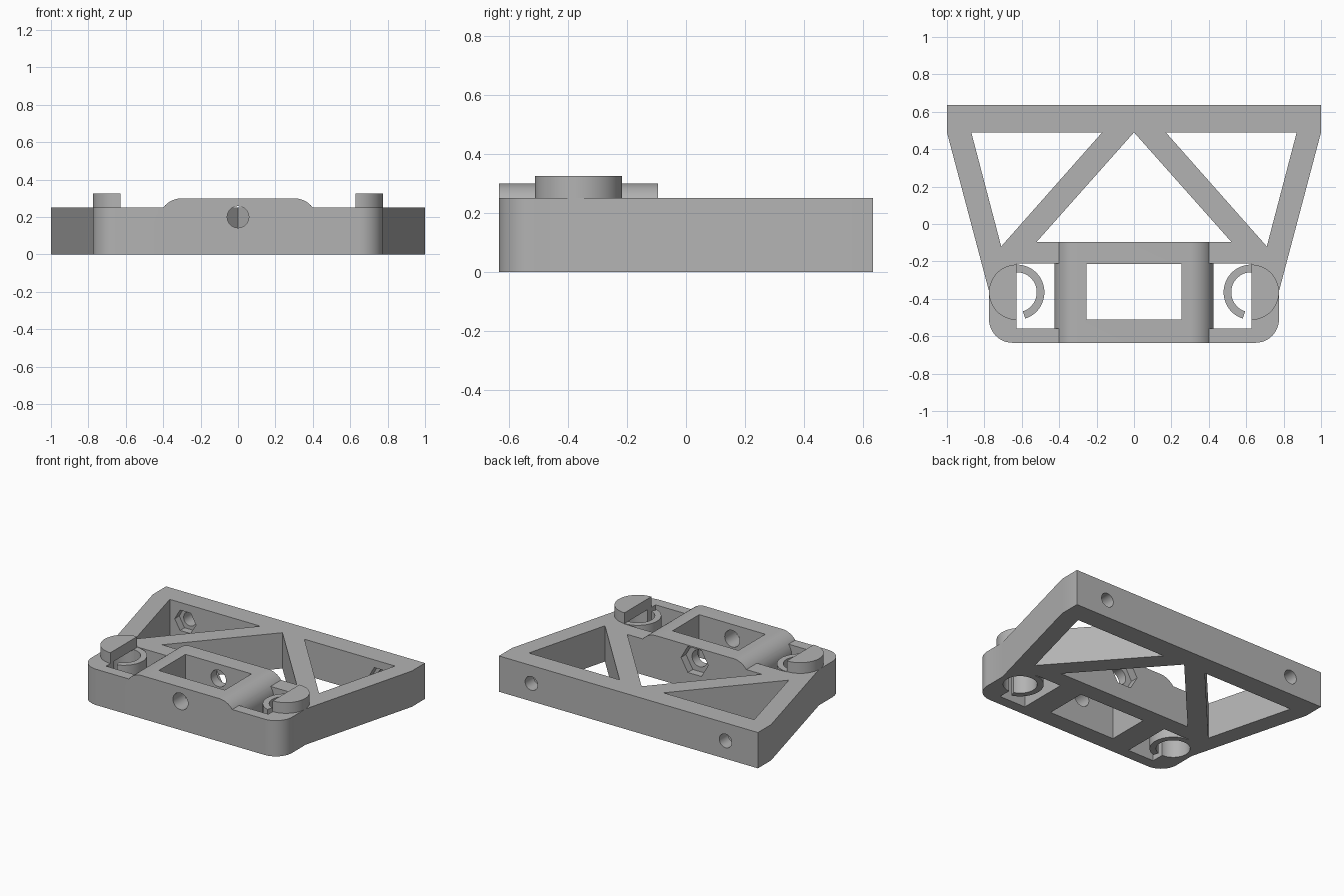
import bpy, bmesh
from math import cos, sin, radians

if "Cube" in bpy.data.objects:
    bpy.data.objects.remove(bpy.data.objects["Cube"])

grey = bpy.data.materials.new("plain_grey")
grey.diffuse_color = (0.45, 0.45, 0.45, 1)
grey.use_nodes = True
grey.node_tree.nodes["Principled BSDF"].inputs["Base Color"].default_value = grey.diffuse_color


def arc(cx, cy, r, a0, a1, n):
    return [(cx + r * cos(radians(a0 + (a1 - a0) * i / n)),
             cy + r * sin(radians(a0 + (a1 - a0) * i / n))) for i in range(n + 1)]


def circle(cx, cy, r, n=48):
    return arc(cx, cy, r, 0, 360, n)[:-1]


def rect(x0, x1, y0, y1):
    return [(x0, y0), (x1, y0), (x1, y1), (x0, y1)]


def flip(pts):
    return [(-x, y) for x, y in pts]


def prism(name, pts, lo, hi, axis="z"):
    """Extrude a flat outline along z (points are x,y) or y (points are x,z)."""
    place = (lambda p, t: (p[0], p[1], t)) if axis == "z" else (lambda p, t: (p[0], t, p[1]))
    bm = bmesh.new()
    a = [bm.verts.new(place(p, lo)) for p in pts]
    b = [bm.verts.new(place(p, hi)) for p in pts]
    bm.faces.new(a)
    bm.faces.new(b)
    for i in range(len(pts)):
        j = (i + 1) % len(pts)
        bm.faces.new((a[i], a[j], b[j], b[i]))
    bmesh.ops.recalc_face_normals(bm, faces=bm.faces)
    me = bpy.data.meshes.new(name)
    bm.to_mesh(me)
    bm.free()
    me.materials.append(grey)
    ob = bpy.data.objects.new(name, me)
    bpy.context.collection.objects.link(ob)
    return ob


def select(ob):
    bpy.ops.object.select_all(action="DESELECT")
    ob.select_set(True)
    bpy.context.view_layer.objects.active = ob


def combine(ob, other, op="DIFFERENCE"):
    other.hide_render = True
    mod = ob.modifiers.new("bool", "BOOLEAN")
    mod.operation, mod.solver, mod.object = op, "EXACT", other
    select(ob)
    bpy.ops.object.modifier_apply(modifier=mod.name)
    bpy.data.objects.remove(other)


def cut(ob, pts, lo, hi, axis="z", both=False):
    combine(ob, prism("cutter", pts, lo, hi, axis))
    if both:
        combine(ob, prism("cutter", flip(pts), lo, hi, axis))


# Plate outline: wide back bar tapering to a front with rounded corners
KX, KY, KR, BORE = 0.627, -0.365, 0.148, 0.107
half = [(1, 0.635), (1, 0.49), (0.775, -0.36)] + arc(0.65, -0.51, 0.125, 0, -90, 12)
frame = prism("frame", half + flip(half)[::-1], 0, 0.25)

# Truss openings and clip pockets
cut(frame, [(0.87, 0.49), (0.17, 0.49), (0.71, -0.12)], -0.1, 0.5, both=True)
cut(frame, [(0, 0.49), (-0.52, -0.095), (0.52, -0.095)], -0.1, 0.5)
cut(frame, rect(0.3, KX, -0.56, -0.212), -0.1, 0.5, both=True)
cut(frame, circle(KX, KY, BORE), -0.1, 0.5, both=True)

# Raised centre block with rounded shoulders and a window
side = [(0.425, 0)] + arc(0.3, 0.175, 0.125, 0, 90, 14)
combine(frame, prism("block", side + flip(side)[::-1], -0.635, -0.095, "y"), "UNION")
cut(frame, rect(-0.255, 0.255, -0.51, -0.215), -0.1, 0.5)

# Screw holes with hexagonal nut recesses
cut(frame, circle(0, 0.2, 0.058, 32), -0.7, -0.05, "y")
cut(frame, circle(0, 0.2, 0.105, 6), -0.15, -0.06, "y")
cut(frame, circle(0.75, 0.125, 0.048, 32), 0.45, 0.7, "y", both=True)
cut(frame, circle(0.75, 0.125, 0.082, 6), 0.47, 0.54, "y", both=True)

# Half-round caps and the open clip rings in the pockets
parts = [frame]
cap = arc(KX, KY, KR, -90, 90, 32)
ring = arc(KX, KY, KR, 90, 252, 36) + arc(KX, KY, BORE, 252, 90, 36)
for label, fn in (("right", list), ("left", flip)):
    parts.append(prism(label + "_cap", fn(cap), 0.25, 0.325))
    parts.append(prism(label + "_clip_ring", fn(ring), 0, 0.25))

for ob in parts:
    select(ob)
    bpy.ops.object.shade_smooth_by_angle(angle=radians(30))
